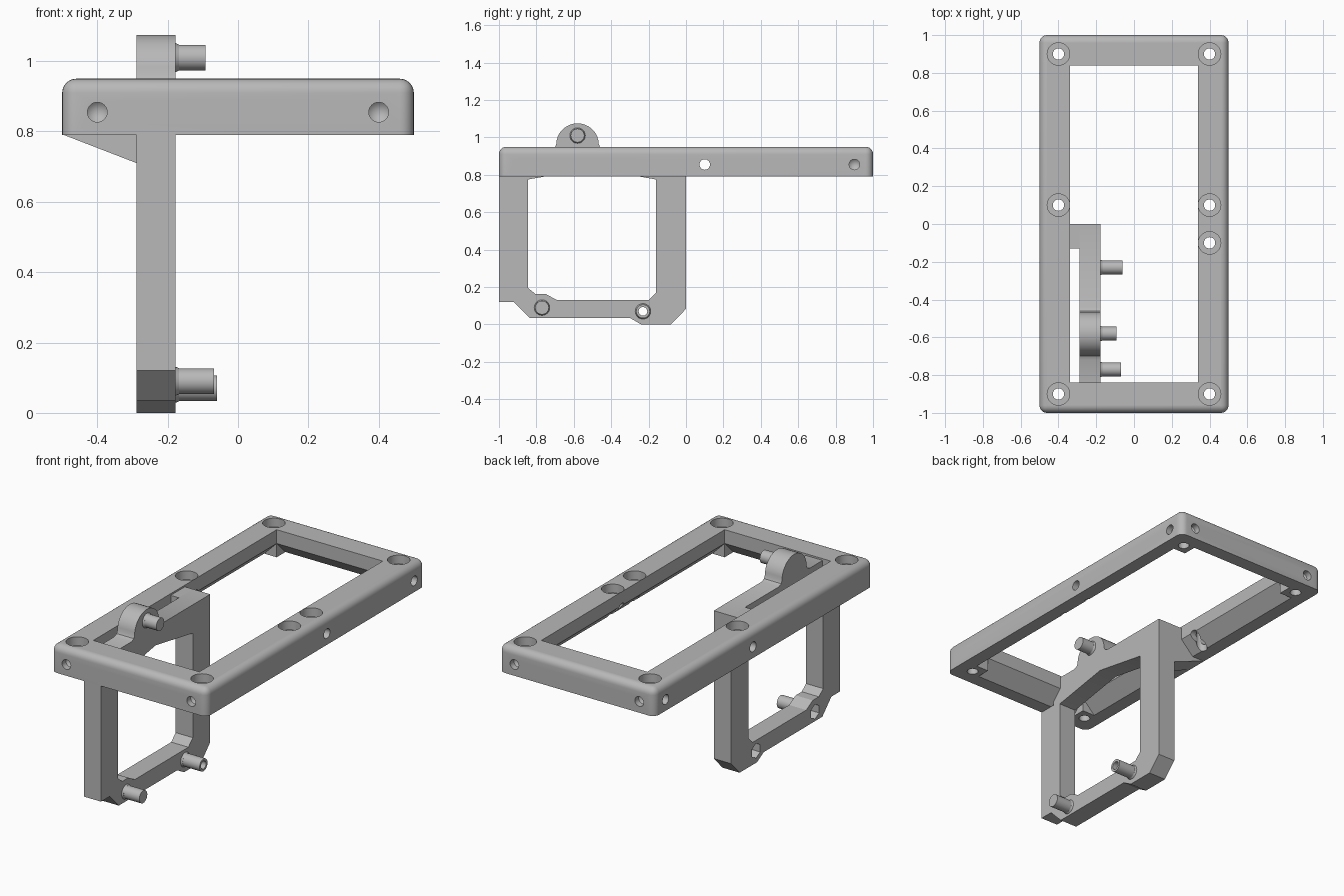
import bpy, bmesh, math
from mathutils import Vector, Matrix

if "Cube" in bpy.data.objects:
    bpy.data.objects.remove(bpy.data.objects["Cube"], do_unlink=True)

grey = bpy.data.materials.new("plain_grey")
grey.use_nodes = True
grey.diffuse_color = (0.48, 0.48, 0.48, 1)
grey.node_tree.nodes["Principled BSDF"].inputs["Base Color"].default_value = (0.48, 0.48, 0.48, 1)


def finish(name, bm):
    bmesh.ops.recalc_face_normals(bm, faces=bm.faces)
    me = bpy.data.meshes.new(name)
    bm.to_mesh(me)
    bm.free()
    me.materials.append(grey)
    ob = bpy.data.objects.new(name, me)
    bpy.context.scene.collection.objects.link(ob)
    return ob


def prism(name, points, axis, lo, hi):
    """Extrude a closed profile along x (profile y,z) or y (profile x,z)."""
    bm = bmesh.new()
    place = (lambda a, b: (lo, a, b)) if axis == "x" else (lambda a, b: (a, lo, b))
    face = bm.faces.new([bm.verts.new(place(a, b)) for a, b in points])
    out = bmesh.ops.extrude_face_region(bm, geom=[face])["geom"]
    move = Vector((hi - lo, 0, 0)) if axis == "x" else Vector((0, hi - lo, 0))
    bmesh.ops.translate(bm, vec=move, verts=[g for g in out if isinstance(g, bmesh.types.BMVert)])
    return finish(name, bm)


def box(name, size, centre):
    bm = bmesh.new()
    bmesh.ops.create_cube(bm, size=1, matrix=Matrix.Translation(centre) @ Matrix.Diagonal((*size, 1)))
    return finish(name, bm)


def rod(name, start, direction, radius, length, sides=32, tip=0, end_radius=None):
    """Cylinder from a start point, with an optional pointed end."""
    bm = bmesh.new()
    bmesh.ops.create_cone(bm, cap_ends=True, segments=sides, radius1=radius,
                          radius2=end_radius or radius, depth=length,
                          matrix=Matrix.Translation((0, 0, length / 2)))
    if tip:
        bm.faces.ensure_lookup_table()
        cap = max(bm.faces, key=lambda f: f.calc_center_median().z)
        bmesh.ops.poke(bm, faces=[cap])["verts"][0].co.z += tip
    turn = Vector(direction).to_track_quat("Z", "Y").to_matrix().to_4x4()
    bm.transform(Matrix.Translation(start) @ turn)
    return finish(name, bm)


def combine(target, other, operation="DIFFERENCE"):
    mod = target.modifiers.new("combine", "BOOLEAN")
    mod.operation, mod.solver, mod.object = operation, "EXACT", other
    bpy.context.view_layer.objects.active = target
    bpy.ops.object.modifier_apply(modifier=mod.name)
    bpy.data.objects.remove(other, do_unlink=True)


def smooth(ob):
    bpy.ops.object.select_all(action="DESELECT")
    ob.select_set(True)
    bpy.context.view_layer.objects.active = ob
    bpy.ops.object.shade_smooth_by_angle(angle=math.radians(28))


# Rectangular frame, rounded everywhere but the underside
BOTTOM, TOP = 0.79, 0.95
bm = bmesh.new()
bmesh.ops.create_cube(bm, size=1, matrix=Matrix.Translation((0, 0, (BOTTOM + TOP) / 2))
                      @ Matrix.Diagonal((1, 2, TOP - BOTTOM, 1)))
edges = [e for e in bm.edges if max(v.co.z for v in e.verts) > TOP - 0.01]
bmesh.ops.bevel(bm, geom=edges, offset=0.04, segments=6, profile=0.5, affect="EDGES")
frame = finish("frame", bm)
combine(frame, box("opening", (0.68, 1.68, 1), (0, 0, 0.87)))

# Sloped undercut along each rail, leaving solid corner blocks
for s in (-1, 1):
    combine(frame, prism("undercut", [(s * 0.33, 0.88), (s * 0.43, 0.78), (s * 0.33, 0.78)],
                         "y", -0.84, 0.84))
    combine(frame, prism("undercut", [(s * 0.83, 0.88), (s * 0.93, 0.78), (s * 0.83, 0.78)],
                         "x", -0.34, 0.34))

# Counterbored vertical screw holes
corners = [(sx * 0.4, sy * 0.9) for sx in (-1, 1) for sy in (-1, 1)]
for x, y in corners + [(-0.4, 0.1), (0.4, 0.1), (0.4, -0.1)]:
    combine(frame, rod("screw_hole", (x, y, 0.7), (0, 0, 1), 0.03, 0.4))
    combine(frame, rod("counterbore", (x, y, 0.9), (0, 0, 1), 0.0595, 0.2))

# Side holes: blind with pointed ends at the corners, open in the middle
for x, y in corners:
    sx, sy = math.copysign(1, x), math.copysign(1, y)
    combine(frame, rod("side_hole", (sx * 0.55, y, 0.855), (-sx, 0, 0), 0.028, 0.085, tip=0.025))
    combine(frame, rod("end_hole", (x, sy * 1.05, 0.855), (0, -sy, 0), 0.028, 0.085, tip=0.025))
for s, y in ((-1, 0.1), (1, 0.1), (1, -0.1)):
    combine(frame, rod("cross_hole", (s * 0.55, y, 0.855), (-s, 0, 0), 0.028, 0.25))
smooth(frame)

# Hanging bracket loop with a rounded ear on top
LEFT, RIGHT = -0.288, -0.178
ear = [(-0.58 + 0.113 * math.cos(math.radians(a)), 0.965 + 0.11 * math.sin(math.radians(a)))
       for a in range(0, 181, 10)]
outline = [(-1, BOTTOM), (-1, 0.12), (-0.92, 0.12), (-0.837, 0.035), (-0.3, 0.035),
           (-0.24, 0), (-0.08, 0), (0, 0.083), (0, 0.94), (-0.44, 0.94), (-0.46, 0.95)]
outline += ear + [(-0.7, 0.95), (-0.72, 0.94), (-0.9, 0.94), (-0.9, BOTTOM)]
window = [(-0.845, 0.775), (-0.845, 0.195), (-0.805, 0.163), (-0.75, 0.163), (-0.69, 0.13),
          (-0.2, 0.13), (-0.16, 0.17), (-0.16, 0.775), (-0.5, 0.835)]
bracket = prism("bracket", outline, "x", LEFT, RIGHT)
combine(bracket, prism("window", window, "x", LEFT - 0.1, RIGHT + 0.1))

# Hollow pegs, each with a collar and a hexagonal nut pocket behind
for y, z, end in ((-0.58, 1.01, -0.092), (-0.77, 0.09, -0.068), (-0.23, 0.07, -0.06)):
    combine(bracket, rod("collar", (RIGHT - 0.01, y, z), (1, 0, 0), 0.046, 0.02,
                         end_radius=0.037), "UNION")
    combine(bracket, rod("peg", (RIGHT - 0.02, y, z), (1, 0, 0), 0.0365, end - RIGHT + 0.02), "UNION")
    combine(bracket, rod("bore", (LEFT - 0.1, y, z), (1, 0, 0), 0.023, 0.5))
    combine(bracket, rod("nut_pocket", (LEFT - 0.1, y, z), (1, 0, 0), 0.043, 0.15, sides=6))
smooth(bracket)

# Arm with a sloped underside tying the bracket to the side rail
prism("side_arm", [(-0.495, BOTTOM), (LEFT, 0.71), (LEFT, 0.94), (-0.38, 0.94), (-0.45, 0.8)],
      "y", -0.13, 0)
